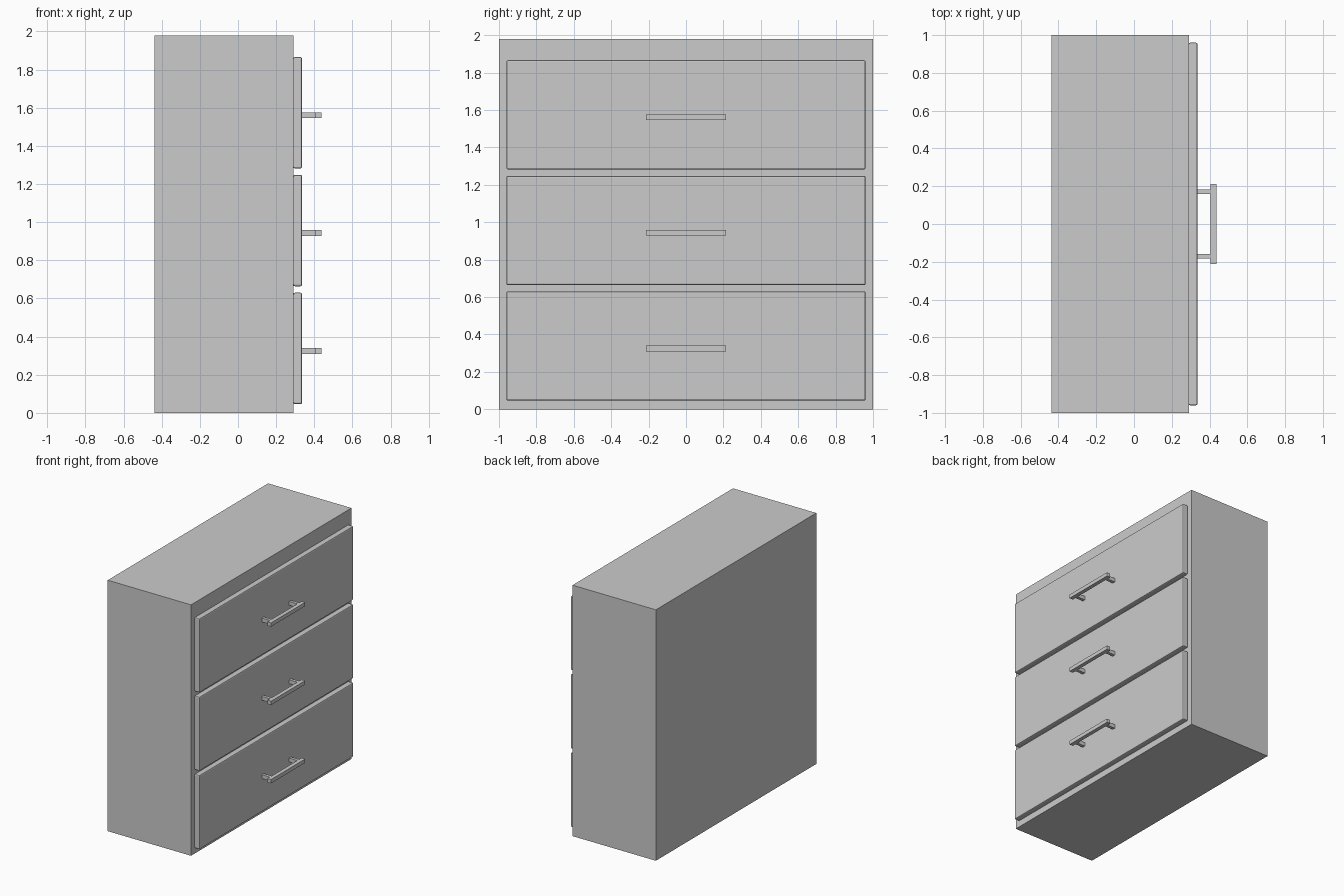
import bpy

if "Cube" in bpy.data.objects:
    bpy.data.objects.remove(bpy.data.objects["Cube"])


def box(name, x, y, z, bevel=0.0):
    """Box from (min, max) ranges on each axis, with optional rounded edges."""
    bpy.ops.mesh.primitive_cube_add(
        size=1, location=[(a + b) / 2 for a, b in (x, y, z)])
    ob = bpy.context.object
    ob.name = name
    ob.scale = [b - a for a, b in (x, y, z)]
    bpy.ops.object.transform_apply(location=False, rotation=False, scale=True)
    if bevel:
        mod = ob.modifiers.new("edge_bevel", 'BEVEL')
        mod.width = bevel
        mod.segments = 2
    return ob


# Cabinet body
box("cabinet_body", (-0.437, 0.29), (-1, 1), (0, 1.98))

# Three drawers stacked up the +x face, each with a bar handle on two posts
PITCH = 0.618
for i, label in enumerate(("bottom", "middle", "top")):
    z = 0.338 + i * PITCH
    box(f"{label}_drawer_front", (0.29, 0.336), (-0.96, 0.96),
        (z - 0.292, z + 0.292), bevel=0.008)
    hz = (z - 0.028, z + 0.002)
    box(f"{label}_handle_bar", (0.406, 0.437), (-0.213, 0.213), hz)
    for side, y in (("left", -0.171), ("right", 0.171)):
        box(f"{label}_handle_post_{side}", (0.334, 0.407),
            (y - 0.012, y + 0.012), hz)
